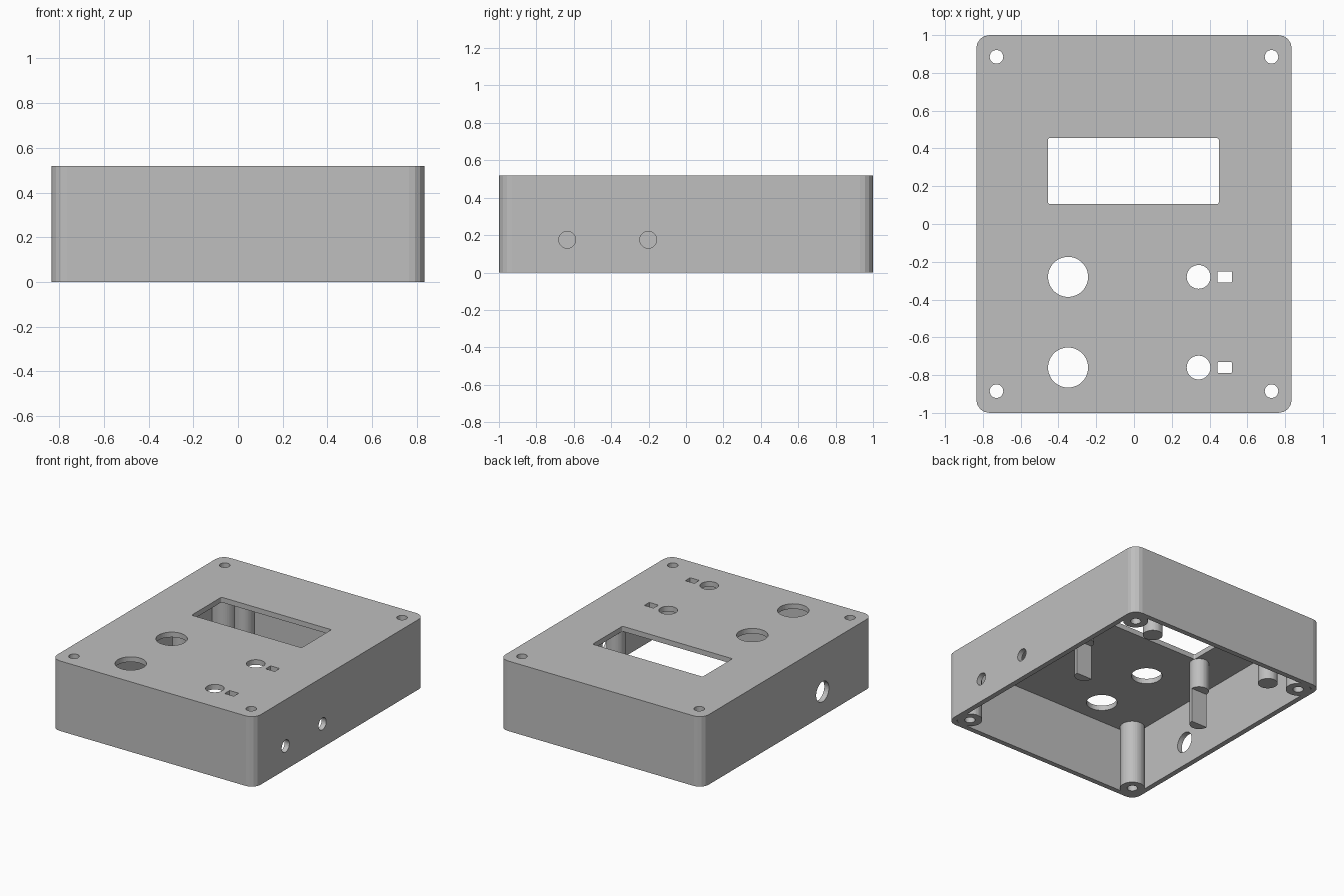
import bpy, bmesh, math

if "Cube" in bpy.data.objects:
    bpy.data.objects.remove(bpy.data.objects["Cube"])

grey = bpy.data.materials.new("plain_grey")
grey.diffuse_color = (0.52, 0.52, 0.52, 1)
grey.use_nodes = True
grey.node_tree.nodes["Principled BSDF"].inputs["Base Color"].default_value = grey.diffuse_color


def circle(x, y, r, n=40, start=0.0, sweep=2 * math.pi):
    closed = sweep > 6.28
    count = n if closed else n + 1
    return [(x + r * math.cos(start + sweep * i / n),
             y + r * math.sin(start + sweep * i / n)) for i in range(count)]


def rounded_rect(x0, x1, y0, y1, r, n=4):
    pts = []
    for i, (x, y) in enumerate([(x1 - r, y1 - r), (x0 + r, y1 - r),
                                (x0 + r, y0 + r), (x1 - r, y0 + r)]):
        pts += circle(x, y, r, n, i * math.pi / 2, math.pi / 2)
    return pts


def prism(name, profile, a, b, axis="z"):
    """Extrude a 2D profile from a to b along z, or along x (profile is y, z)."""
    bm = bmesh.new()
    place = (lambda p, h: (p[0], p[1], h)) if axis == "z" else (lambda p, h: (h, p[0], p[1]))
    low = [bm.verts.new(place(p, a)) for p in profile]
    high = [bm.verts.new(place(p, b)) for p in profile]
    bm.faces.new(low[::-1])
    bm.faces.new(high)
    n = len(low)
    for i in range(n):
        j = (i + 1) % n
        bm.faces.new((low[i], low[j], high[j], high[i]))
    bmesh.ops.recalc_face_normals(bm, faces=bm.faces)
    mesh = bpy.data.meshes.new(name)
    bm.to_mesh(mesh)
    bm.free()
    mesh.materials.append(grey)
    ob = bpy.data.objects.new(name, mesh)
    bpy.context.collection.objects.link(ob)
    return ob


def boolean(target, tool, operation="DIFFERENCE"):
    mod = target.modifiers.new("bool", "BOOLEAN")
    mod.object, mod.operation, mod.solver = tool, operation, "EXACT"
    bpy.context.view_layer.objects.active = target
    bpy.ops.object.modifier_apply(modifier=mod.name)
    bpy.data.objects.remove(tool)


W, D, H, T = 0.835, 1.0, 0.52, 0.038

# Case shell, open underneath
case = prism("case", rounded_rect(-W, W, -D, D, 0.07), 0, H)
boolean(case, prism("cavity", rounded_rect(-W + T, W - T, -D + T, D - T, 0.035), -0.1, H - T))

# Corner screw bosses with through holes
corners = [(sx * 0.728, sy * 0.885) for sx in (-1, 1) for sy in (-1, 1)]
for x, y in corners:
    boolean(case, prism("screw_boss", circle(x, y, 0.085), 0, H - T / 2), "UNION")
for x, y in corners:
    boolean(case, prism("screw_hole", circle(x, y, 0.036, 24), -0.1, H + 0.1))

# Openings in the top: display window, large and small round holes, slots
tops = [rounded_rect(-0.455, 0.449, 0.105, 0.455, 0.01, 3)]
for y in (-0.28, -0.76):
    tops += [circle(-0.349, y, 0.106, 48), circle(0.342, y, 0.063),
             rounded_rect(0.443, 0.518, y - 0.029, y + 0.029, 0.003, 2)]
for profile in tops:
    boolean(case, prism("top_cutter", profile, H - 0.1, H + 0.1))

# Side openings: two on the right, one larger on the left
for y, z, r, a, b in [(-0.635, 0.175, 0.045, W - 0.06, W + 0.1),
                      (-0.202, 0.175, 0.045, W - 0.06, W + 0.1),
                      (-0.41, 0.18, 0.075, -W - 0.1, -W + 0.06)]:
    boolean(case, prism("side_cutter", circle(y, z, r), a, b, "x"))

# Display posts: full ones at the back, front ones notched to half at the free end
for x in (-0.515, 0.515):
    prism("back_post", circle(x, 0.815, 0.068), 0, H - T / 2)
    front = prism("front_post", circle(x, 0.082, 0.066), 0, H - T / 2)
    boolean(front, prism("notch", [(x - 0.1, 0.082), (x + 0.1, 0.082),
                                   (x + 0.1, 0.2), (x - 0.1, 0.2)], -0.1, 0.26))
